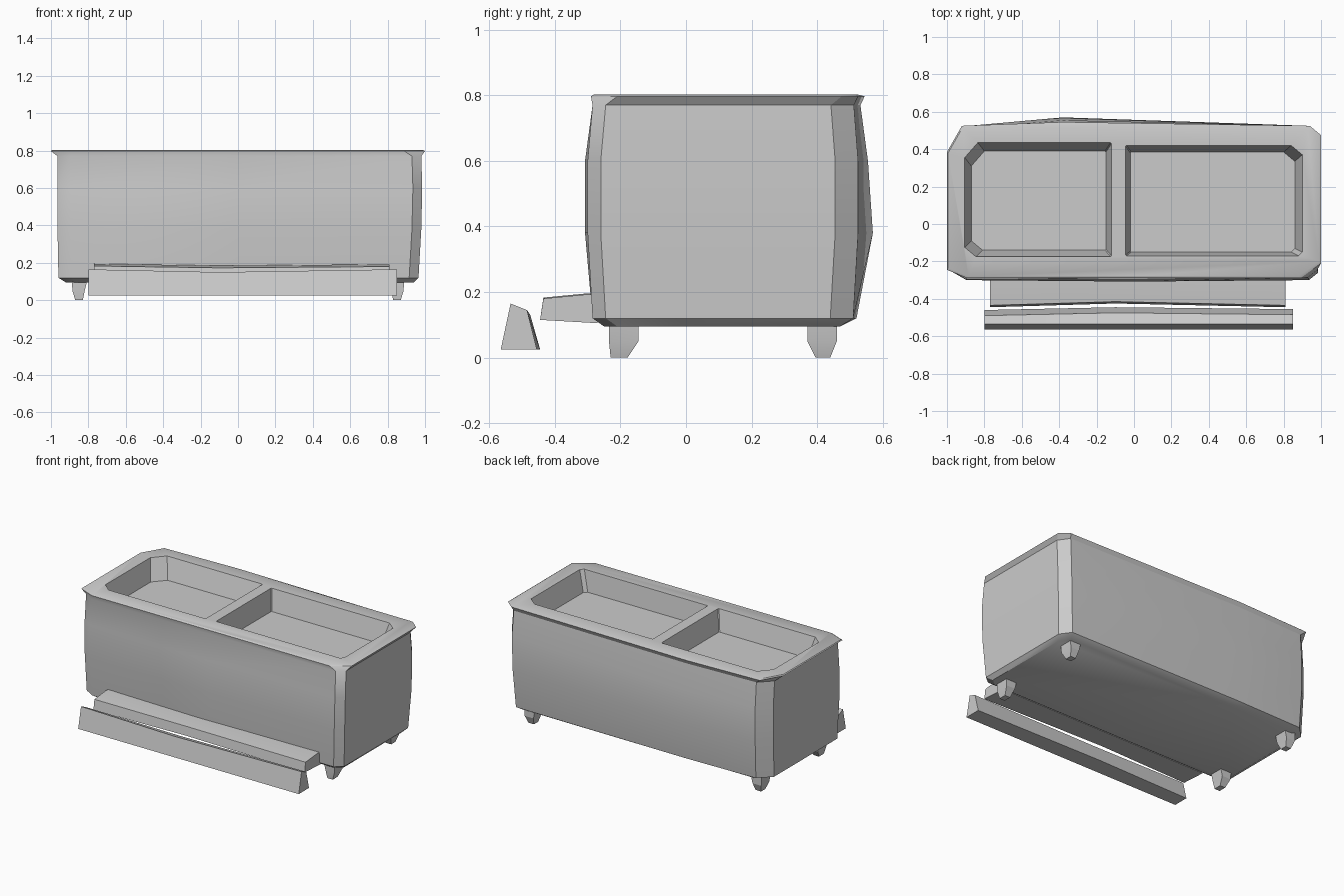
import bpy, bmesh, math

if "Cube" in bpy.data.objects:
    bpy.data.objects.remove(bpy.data.objects["Cube"])


def loft(name, rings, angle=35):
    """Skin matching closed rings and cap both ends."""
    bm = bmesh.new()
    vs = [[bm.verts.new(p) for p in r] for r in rings]
    n = len(rings[0])
    for a, b in zip(vs, vs[1:]):
        for i in range(n):
            j = (i + 1) % n
            bm.faces.new((a[i], a[j], b[j], b[i]))
    bm.faces.new(vs[0][::-1])
    bm.faces.new(vs[-1])
    bmesh.ops.recalc_face_normals(bm, faces=bm.faces[:])
    me = bpy.data.meshes.new(name)
    bm.to_mesh(me)
    bm.free()
    ob = bpy.data.objects.new(name, me)
    bpy.context.collection.objects.link(ob)
    smooth(ob, angle)
    return ob


def smooth(ob, angle):
    bpy.ops.object.select_all(action='DESELECT')
    ob.select_set(True)
    bpy.context.view_layer.objects.active = ob
    bpy.ops.object.shade_smooth_by_angle(angle=math.radians(angle))


def outline(x0, x1, y0, y1, z, corners, front=0, back=0):
    """Chamfered rectangle; corners run FL, FR, BR, BL as (cx, cy)."""
    fl, fr, br, bl = corners
    return [(x, y, z) for x, y in (
        (x0, y0 + fl[1]), (x0 + fl[0], y0), (0, y0 - front), (x1 - fr[0], y0),
        (x1, y0 + fr[1]), (x1, y1 - br[1]), (x1 - br[0], y1),
        (-0.38, y1 + back), (x0 + bl[0], y1), (x0, y1 - bl[1]))]


# Tub body with bulging back and flared rim
wall = ((.07, .04), (.05, .04), (.05, .07), (.08, .08))
rim = ((.11, .045), (.11, .08), (.06, .05), (.08, .14))
body = loft("tub_body", [
    outline(-.92, .94, -.25, .47, .095, wall),
    outline(-.96, .965, -.285, .51, .12, wall, 0, .01),
    outline(-.965, .98, -.30, .525, .38, wall, .008, .045),
    outline(-.965, .985, -.30, .525, .60, wall, .008, .03),
    outline(-.965, .98, -.285, .512, .77, wall, 0, .02),
    outline(-1.0, 1.0, -.29, .525, .797, rim, 0, .02),
    outline(-.995, .99, -.28, .518, .803, rim, 0, .004)])


# Two shallow tapered basins cut from the top
def basin(bounds_top, bounds_floor, corners):
    rings = []
    for (x0, x1, y0, y1), z in ((bounds_floor, .665), (bounds_top, .803), (bounds_top, .9)):
        fl, fr, br, bl = corners
        rings.append([(x, y, z) for x, y in (
            (x0, y0 + fl[1]), (x0 + fl[0], y0), (x1 - fr[0], y0), (x1, y0 + fr[1]),
            (x1, y1 - br[1]), (x1 - br[0], y1), (x0 + bl[0], y1), (x0, y1 - bl[1]))])
    cutter = loft("basin_cutter", rings)
    cutter.hide_render = True
    mod = body.modifiers.new("basin", 'BOOLEAN')
    mod.operation, mod.solver, mod.object = 'DIFFERENCE', 'EXACT', cutter
    bpy.context.view_layer.objects.active = body
    bpy.ops.object.modifier_apply(modifier=mod.name)
    bpy.data.objects.remove(cutter)


tiny = (.005, .005)
basin((-.905, -.12, -.175, .435), (-.87, -.15, -.14, .39),
      ((.06, .05), tiny, tiny, (.07, .08)))
basin((-.045, .90, -.17, .42), (-.02, .86, -.15, .385),
      (tiny, (.02, .02), (.06, .05), tiny))
smooth(body, 30)

# Four tapered feet
for side, sx in (("left", -1), ("right", 1)):
    for end, ys in (("front", (-.235, -.145, -.23, -.178)), ("back", (.37, .46, .395, .44))):
        rings = []
        for z, x0, x1, (y0, y1) in ((0, .83, .87, ys[2:]), (.05, .82, .885, ys[:2]),
                                    (.13, .80, .89, ys[:2])):
            rings.append([(sx * x0, y0, z), (sx * x1, y0, z),
                          (sx * x1, y1, z), (sx * x0, y1, z)])
        loft(f"{end}_{side}_foot", rings, 20)

# Step plank along the front
loft("step_plank", [[(x, y, z) for y, z in (
    (f, .115), (-.27, .105), (-.27, t), (-.31, t), (f + .01, t - .012))]
    for x, f, t in ((-.77, -.445, .195), (-.1, -.425, .185), (.81, -.445, .192))], 25)

# Low front board, thickest at the middle
loft("front_board", [[(x, y, z) for y, z in (
    (-.565, .025), (b, .025), (b - .03, t - .02), (-.535, t))]
    for x, b, t in ((-.80, -.46, .165), (-.1, -.445, .15), (.85, -.455, .165))], 25)
